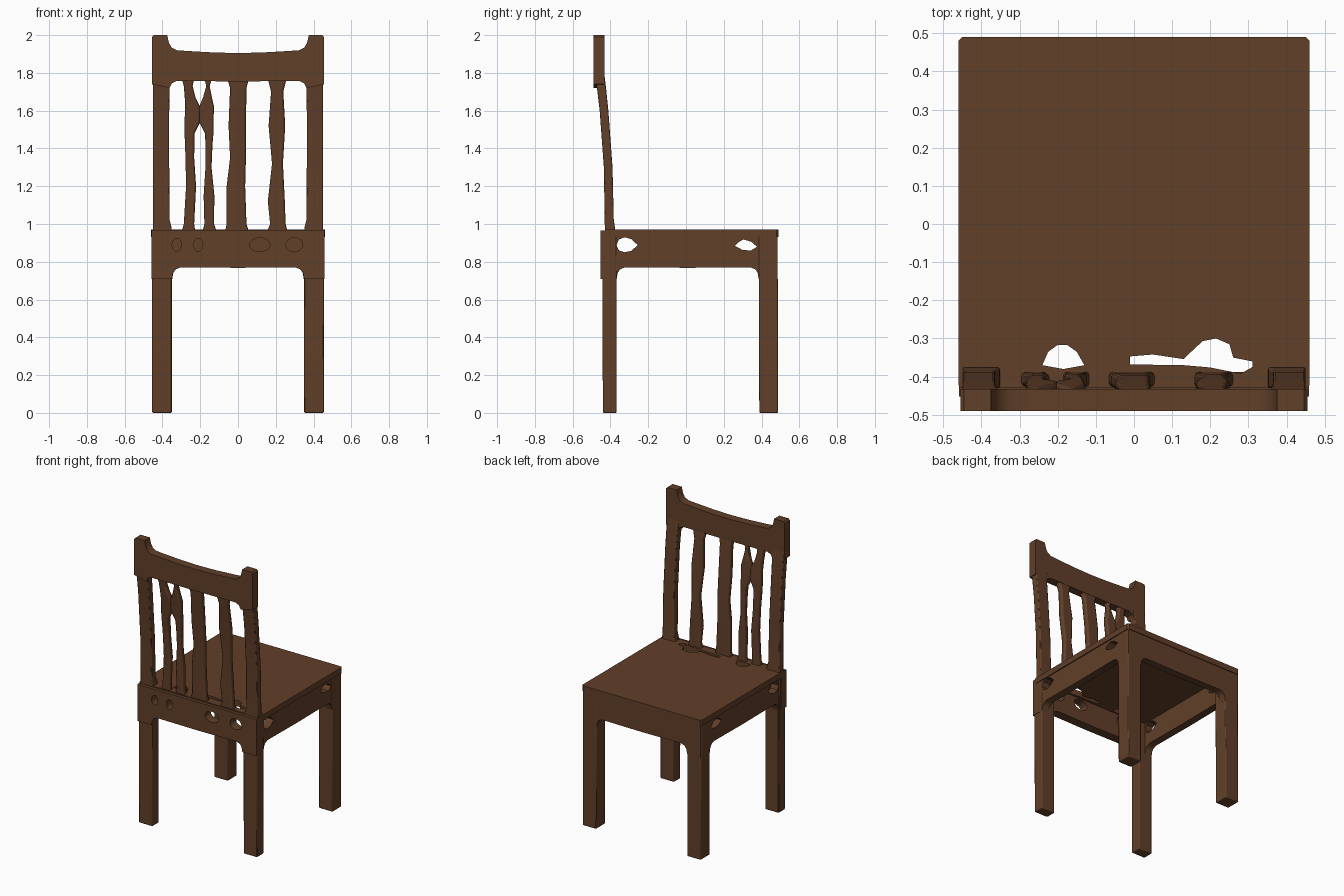
import bpy, bmesh, math

if "Cube" in bpy.data.objects:
    bpy.data.objects.remove(bpy.data.objects["Cube"])

wood = bpy.data.materials.new("dark_wood")
wood.diffuse_color = (0.12, 0.05, 0.022, 1)
wood.use_nodes = True
wood.node_tree.nodes["Principled BSDF"].inputs["Base Color"].default_value = wood.diffuse_color


def finish(name, bm, bevel=0.006):
    bmesh.ops.remove_doubles(bm, verts=bm.verts, dist=1e-5)
    bmesh.ops.recalc_face_normals(bm, faces=bm.faces)
    me = bpy.data.meshes.new(name)
    bm.to_mesh(me)
    bm.free()
    ob = bpy.data.objects.new(name, me)
    bpy.context.collection.objects.link(ob)
    me.materials.append(wood)
    if bevel:
        mod = ob.modifiers.new("soft_edges", 'BEVEL')
        mod.width, mod.segments, mod.limit_method = bevel, 2, 'ANGLE'
        mod.angle_limit = math.radians(50)
    bpy.ops.object.select_all(action='DESELECT')
    ob.select_set(True)
    bpy.context.view_layer.objects.active = ob
    bpy.ops.object.shade_smooth_by_angle(angle=math.radians(35))
    return ob


def board(name, loops, lo, hi, place):
    """Flat outline with holes, extruded from lo to hi; place maps (u, v, w) to xyz."""
    cu = bpy.data.curves.new("outline", 'CURVE')
    cu.dimensions, cu.fill_mode, cu.extrude = '2D', 'BOTH', (hi - lo) / 2
    for pts in loops:
        sp = cu.splines.new('POLY')
        sp.points.add(len(pts) - 1)
        for p, (u, v) in zip(sp.points, pts):
            p.co = (u, v, 0, 1)
        sp.use_cyclic_u = True
    tmp = bpy.data.objects.new("outline", cu)
    bpy.context.collection.objects.link(tmp)
    dg = bpy.context.evaluated_depsgraph_get()
    me = bpy.data.meshes.new_from_object(tmp.evaluated_get(dg))
    bm = bmesh.new()
    bm.from_mesh(me)
    bpy.data.objects.remove(tmp)
    bpy.data.curves.remove(cu)
    bpy.data.meshes.remove(me)
    for v in bm.verts:
        v.co = place(v.co.x, v.co.y, v.co.z + (lo + hi) / 2)
    return finish(name, bm, 0)


def loft(name, sections, bevel=0.006):
    """Rectangular bar through sections (z, x0, x1, y0, y1)."""
    bm = bmesh.new()
    rings = [[bm.verts.new(c) for c in ((x0, y0, z), (x1, y0, z), (x1, y1, z), (x0, y1, z))]
             for z, x0, x1, y0, y1 in sections]
    for a, b in zip(rings, rings[1:]):
        for i in range(4):
            j = (i + 1) % 4
            bm.faces.new((a[i], a[j], b[j], b[i]))
    bm.faces.new(rings[0])
    bm.faces.new(rings[-1])
    return finish(name, bm, bevel)


def oval(cx, cy, rx, ry, n=16):
    return [(cx + rx * math.cos(2 * math.pi * i / n), cy + ry * math.sin(2 * math.pi * i / n))
            for i in range(n)]


def apron_outline(a, la, lb, b, top):
    """Apron edge with rounded brackets where it meets the legs."""
    m = (la + lb) / 2
    return [(a, 0.71), (la, 0.71), (la + .006, .742), (la + .018, .76), (la + .045, .771), (m, .768),
            (lb - .045, .771), (lb - .018, .76), (lb - .006, .742), (lb, 0.71), (b, 0.71), (b, top), (a, top)]


def xz(u, v, w): return (u, w, v)
def yz(u, v, w): return (w, u, v)
def xy(u, v, w): return (u, v, w)


def mid_y(z):
    """Centre line of the leaning back."""
    pts = [(0.8, -.406), (1.0, -.406), (1.3, -.411), (1.6, -.433), (1.8, -.457)]
    for (z0, y0), (z1, y1) in zip(pts, pts[1:]):
        if z <= z1:
            return y0 + (y1 - y0) * (z - z0) / (z1 - z0)
    return pts[-1][1]


# Legs and back posts
for s, side in ((1, "right"), (-1, "left")):
    def mx(a, b): return (a, b) if s > 0 else (-b, -a)
    loft(f"front_leg_{side}", [(0, *mx(.35, .455), .388, .488), (.94, *mx(.348, .455), .385, .485)])
    loft(f"rear_leg_{side}", [(0, *mx(.35, .455), -.44, -.367), (.7, *mx(.35, .455), -.443, -.367),
                              (.95, *mx(.35, .455), -.44, -.37)])
    loft(f"back_post_{side}", [(z, *mx(i, .45), mid_y(z) - .024, mid_y(z) + t) for z, i, t in
                               ((.9, .35, .035), (.98, .352, .03), (1.02, .362, .024), (1.3, .364, .022),
                                (1.6, .364, .022), (1.72, .362, .024), (1.8, .355, .024))])
    # Side aprons with two worn holes
    lo, hi = (.4, .453) if s > 0 else (-.453, -.4)
    rear = [(-.368, .888), (-.355, .918), (-.325, .93), (-.29, .92), (-.255, .888),
            (-.29, .858), (-.325, .85), (-.355, .86)]
    front = [(.258, .885), (.28, .905), (.305, .918), (.345, .906), (.376, .88), (.345, .86), (.3, .862)]
    board(f"side_apron_{side}", [apron_outline(-.44, -.367, .385, .485, .945), rear, front], lo, hi, yz)

# Front and rear aprons
board("front_apron", [apron_outline(-.453, -.348, .348, .453, .945)], .435, .485, xz)
board("rear_apron", [apron_outline(-.458, -.35, .35, .458, .965),
                     oval(-.325, .89, .024, .034), oval(-.21, .89, .024, .034),
                     oval(.115, .89, .054, .037), oval(.298, .89, .045, .037)], -.452, -.388, xz)

# Seat with gaps along its rear edge
gap_a = [(-.24, -.37), (-.225, -.335), (-.2, -.317), (-.175, -.317), (-.15, -.335), (-.13, -.37), (-.185, -.38)]
gap_b = [(-.01, -.368), (-.01, -.347), (.05, -.342), (.13, -.354), (.155, -.33), (.18, -.307), (.215, -.3),
         (.25, -.315), (.26, -.35), (.31, -.36), (.31, -.375), (.28, -.392), (.2, -.376), (.13, -.37)]
board("seat", [[(-.458, -.43), (.458, -.43), (.46, -.42), (.46, .48), (.45, .49),
                (-.45, .49), (-.46, .48), (-.46, -.42)], gap_a, gap_b], .932, .972, xy)

# Crest rail with raised ends
half = [(.455, 1.74), (.455, 1.99), (.446, 2.0), (.375, 2.0), (.366, 1.96), (.352, 1.935), (.325, 1.92),
        (.27, 1.916), (.13, 1.908)]
under = [(-.362, 1.72), (-.35, 1.745), (-.325, 1.757), (0, 1.755), (.325, 1.757), (.35, 1.745), (.362, 1.72)]
rail = half + [(0, 1.905)] + [(-x, z) for x, z in reversed(half)] + under
board("crest_rail", [rail], -.49, -.432, xz)

# Back slats: (z, left, right)
slats = {
    "outer_left": [(.95, -.30, -.225), (1.0, -.287, -.232), (1.2, -.275, -.222), (1.35, -.278, -.232),
                   (1.48, -.283, -.23), (1.54, -.283, -.2), (1.62, -.28, -.2), (1.67, -.282, -.225),
                   (1.73, -.287, -.24), (1.78, -.3, -.23)],
    "inner_left": [(.95, -.19, -.11), (1.0, -.178, -.127), (1.15, -.182, -.125), (1.3, -.172, -.14),
                   (1.42, -.172, -.135), (1.48, -.175, -.13), (1.54, -.206, -.13), (1.62, -.206, -.127),
                   (1.67, -.185, -.138), (1.73, -.168, -.15), (1.78, -.18, -.135)],
    "middle": [(.95, -.07, .06), (1.0, -.06, .045), (1.2, -.06, .038), (1.35, -.042, .042),
               (1.52, -.05, .042), (1.72, -.042, .045), (1.78, -.06, .06)],
    "right": [(.95, .15, .265), (1.0, .17, .252), (1.12, .158, .248), (1.32, .18, .238),
              (1.52, .162, .25), (1.7, .175, .24), (1.78, .155, .26)],
}
for name, pts in slats.items():
    loft(f"back_slat_{name}", [(z, a, b, mid_y(z) - .02, mid_y(z) + .018) for z, a, b in pts], .01)
